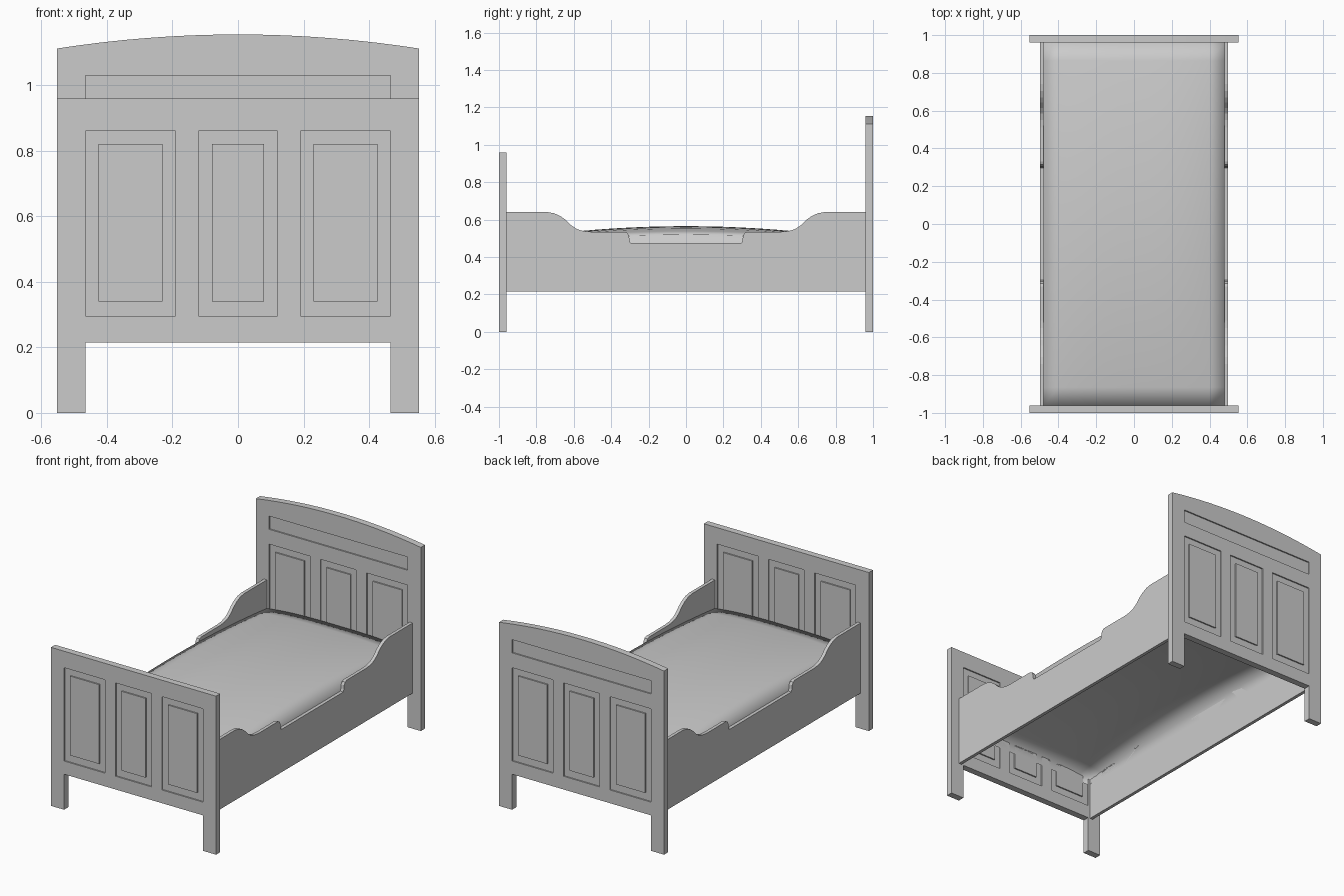
import bpy, bmesh, math

if "Cube" in bpy.data.objects:
    bpy.data.objects.remove(bpy.data.objects["Cube"])

D = 0.008  # depth of the carved grooves


def make_object(name, bm):
    bmesh.ops.recalc_face_normals(bm, faces=bm.faces)
    me = bpy.data.meshes.new(name)
    bm.to_mesh(me)
    bm.free()
    ob = bpy.data.objects.new(name, me)
    bpy.context.collection.objects.link(ob)
    return ob


def extrude_all(bm, vec):
    geo = bmesh.ops.extrude_face_region(bm, geom=bm.faces[:], use_keep_orig=True)
    verts = [g for g in geo["geom"] if isinstance(g, bmesh.types.BMVert)]
    bmesh.ops.translate(bm, verts=verts, vec=vec)


def prism(name, pts, vec):
    bm = bmesh.new()
    bm.faces.new([bm.verts.new(p) for p in pts])
    extrude_all(bm, vec)
    return make_object(name, bm)


def rect(bm, x0, x1, z0, z1, y):
    return [bm.verts.new((x, y, z)) for x, z in ((x0, z0), (x1, z0), (x1, z1), (x0, z1))]


def carve(board, y0, y1, with_strip):
    # Rectangular grooves around three raised panels, on both faces
    bm = bmesh.new()
    for y, dy in ((y0 - 0.02, 0.02 + D), (y1 - D, 0.02 + D)):
        part = bmesh.new()
        for x0, x1 in ((-0.465, -0.19), (-0.12, 0.12), (0.19, 0.465)):
            o = rect(part, x0, x1, 0.295, 0.86, y)
            i = rect(part, x0 + 0.04, x1 - 0.04, 0.34, 0.82, y)
            for k in range(4):
                n = (k + 1) % 4
                part.faces.new((o[k], o[n], i[n], i[k]))
        if with_strip:
            part.faces.new(rect(part, -0.465, 0.465, 0.95, 1.03, y))
        extrude_all(part, (0, dy, 0))
        tmp = bpy.data.meshes.new("tmp")
        part.to_mesh(tmp)
        part.free()
        bm.from_mesh(tmp)
        bpy.data.meshes.remove(tmp)
    cutter = make_object("groove_cutter", bm)
    cutter.hide_render = True
    mod = board.modifiers.new("grooves", "BOOLEAN")
    mod.operation = "DIFFERENCE"
    mod.solver = "EXACT"
    mod.object = cutter
    bpy.context.view_layer.objects.active = board
    bpy.ops.object.modifier_apply(modifier=mod.name)
    bpy.data.objects.remove(cutter)


def board(name, y0, top, with_strip):
    outline = [(-0.553, 0), (-0.465, 0), (-0.465, 0.215), (0.465, 0.215),
               (0.465, 0), (0.553, 0)] + top
    ob = prism(name, [(x, y0, z) for x, z in outline], (0, 0.04, 0))
    carve(ob, y0, y0 + 0.04, with_strip)
    return ob


# Headboard with arched top, footboard with flat top
arch = [(0.553 * (1 - k / 8), 1.155 - 0.043 * (1 - k / 8) ** 2) for k in range(17)]
board("headboard", 0.96, arch, True)
board("footboard", -1.0, [(0.553, 0.96), (-0.553, 0.96)], False)

# Side rails with stepped, curved upper edge
half = [(0.96, 0.64), (0.74, 0.64), (0.705, 0.634), (0.67, 0.618), (0.643, 0.598),
        (0.615, 0.57), (0.585, 0.55), (0.55, 0.539), (0.51, 0.535), (0.33, 0.535),
        (0.314, 0.529), (0.305, 0.513), (0.302, 0.49), (0.297, 0.475)]
profile = [(-0.96, 0.215), (0.96, 0.215)] + half + [(-y, z) for y, z in reversed(half)]
for name, x in (("left_rail", -0.498), ("right_rail", 0.478)):
    prism(name, [(x, y, z) for y, z in profile], (0.02, 0, 0))

# Mattress: softly domed shell with turned-down border, open below
bm = bmesh.new()
NX, NY = 12, 20
grid = []
for j in range(NY + 1):
    v = 2 * j / NY - 1
    row = []
    for i in range(NX + 1):
        u = 2 * i / NX - 1
        z = 0.565 - 0.075 * v * v - 0.045 * abs(u) ** 3 * (1 - 0.5 * v * v)
        row.append(bm.verts.new((0.478 * u, 0.96 * v, z)))
    grid.append(row)
for j in range(NY):
    for i in range(NX):
        bm.faces.new((grid[j][i], grid[j][i + 1], grid[j + 1][i + 1], grid[j + 1][i]))
rim = [e for e in bm.edges if e.is_boundary]
geo = bmesh.ops.extrude_edge_only(bm, edges=rim)
for g in geo["geom"]:
    if isinstance(g, bmesh.types.BMVert):
        g.co.z = 0.43
for f in bm.faces:
    f.smooth = True
make_object("mattress", bm)
